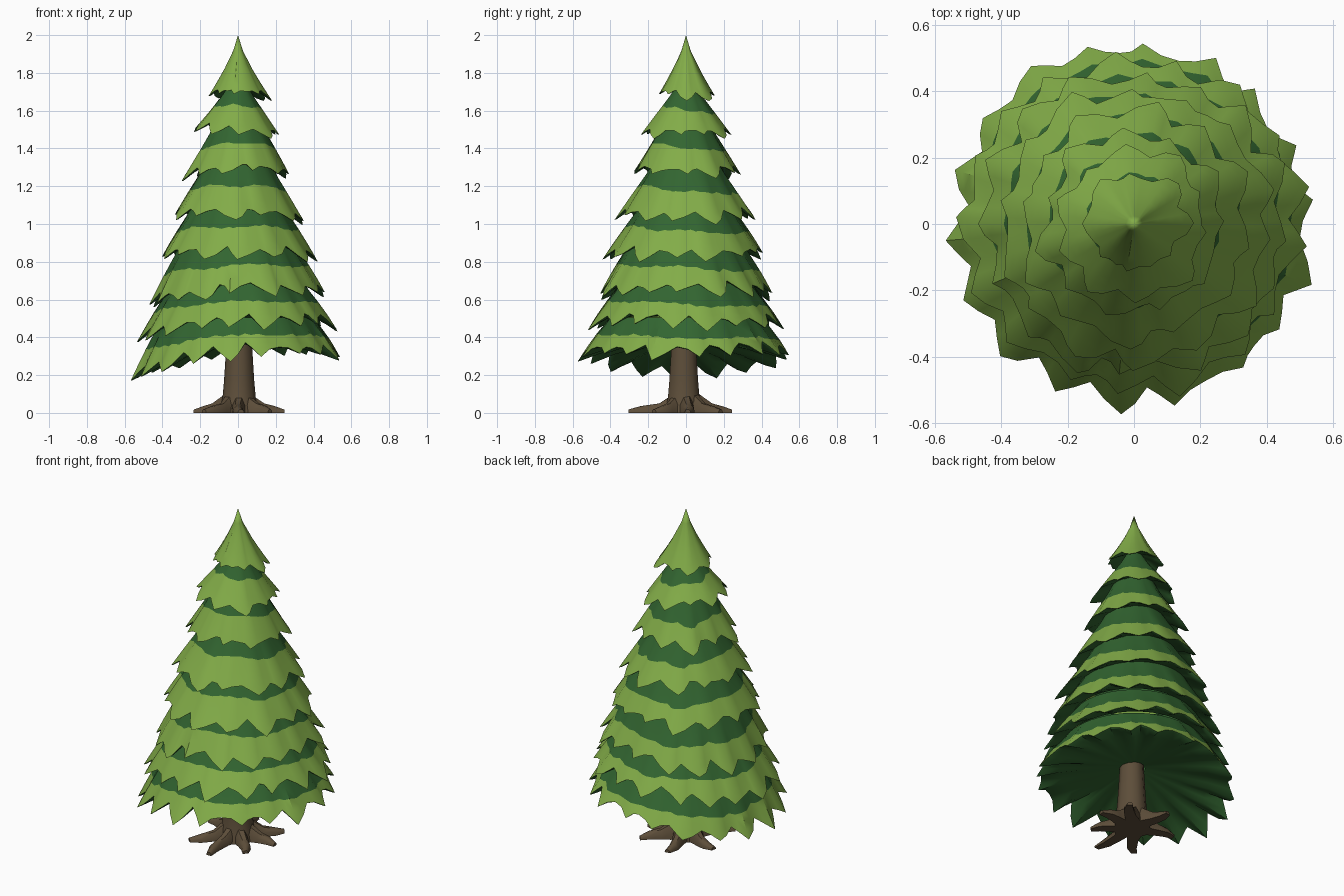
import bpy, bmesh, math, random

if "Cube" in bpy.data.objects:
    bpy.data.objects.remove(bpy.data.objects["Cube"])

random.seed(7)


def material(name, rgb):
    m = bpy.data.materials.new(name)
    m.diffuse_color = (*rgb, 1)
    m.use_nodes = True
    m.node_tree.nodes["Principled BSDF"].inputs["Base Color"].default_value = m.diffuse_color
    return m


LIGHT = material("light green", (0.225, 0.415, 0.065))
DARK = material("dark green", (0.032, 0.13, 0.030))
BARK = material("bark brown", (0.110, 0.076, 0.042))


def make_object(name, bm, mats, angle=35):
    bmesh.ops.remove_doubles(bm, verts=bm.verts, dist=0.0005)
    bmesh.ops.recalc_face_normals(bm, faces=bm.faces)
    me = bpy.data.meshes.new(name)
    bm.to_mesh(me)
    bm.free()
    for m in mats:
        me.materials.append(m)
    ob = bpy.data.objects.new(name, me)
    bpy.context.collection.objects.link(ob)
    bpy.ops.object.select_all(action='DESELECT')
    ob.select_set(True)
    bpy.context.view_layer.objects.active = ob
    bpy.ops.object.shade_smooth_by_angle(angle=math.radians(angle))
    return ob


def skin(bm, rings, mat_of_ring):
    """Join successive closed rings of points with quads."""
    rows = [[bm.verts.new(p) for p in ring] for ring in rings]
    n = len(rows[0])
    for k in range(len(rows) - 1):
        for i in range(n):
            j = (i + 1) % n
            f = bm.faces.new((rows[k][i], rows[k][j], rows[k + 1][j], rows[k + 1][i]))
            f.material_index = mat_of_ring(k)
    return rows


# Foliage tiers: rim radius, tip height, sideways tilt, saddle warp, number of teeth
TIERS = [(0.163, 1.67, 0.0, 0.0, 8), (0.237, 1.475, -0.02, 0.0, 10), (0.29, 1.255, 0.0, 0.01, 11),
         (0.36, 1.03, -0.01, 0.01, 12), (0.425, 0.82, 0.0, 0.01, 14), (0.472, 0.61, 0.03, 0.01, 16),
         (0.525, 0.43, 0.03, 0.015, 17), (0.56, 0.26, 0.05, 0.03, 18)]
STEPS = [0, 0.25, 0.55, 0.74, 0.87, 1.0]


def foliage_tier(index):
    r1, z1, tilt, warp, teeth = TIERS[index]
    if index:
        pr, pz = TIERS[index - 1][:2]
        r0, z0, power = pr - 0.12, pz + 0.075, 1.12
    else:
        r0, z0, power = 0.0, 2.0, 1.35
    last = index == len(TIERS) - 1
    depth = 0.030 + 0.022 * index / 7
    phase = random.random() * 6

    def sway(a):
        return tilt * math.cos(a) - warp * math.cos(2 * a)

    # four columns per tooth: valley, shoulder, tip, shoulder
    cols = []
    for t in range(teeth):
        shift = random.uniform(-0.2, 0.2)
        reach = random.uniform(-0.022, 0.02)
        cut = random.uniform(0.7, 1.3)
        for c, inset in enumerate((1.0, 0.6, 0.0, 0.5)):
            a = 2 * math.pi * (t + c / 4 + shift * (0, 0.5, 1, 0.5)[c]) / teeth + phase
            cols.append((a, inset * depth * cut, reach if c else 0, c))

    rings = []
    for k, step in enumerate(STEPS):
        ring = []
        for a, inset, reach, c in cols:
            s = step
            if k == 2:   # wavy colour border, lower on the back
                s = 0.53 + 0.08 * math.cos(a - 1.7) + 0.025 * math.sin(5 * a + index)
                s += 0.05 if last else 0
            edge = s ** 2
            r = r0 + (r1 - r0) * s ** power + (reach - inset) * edge
            z = z0 + (z1 - z0) * s + (1.2 * inset - reach) * edge
            if c == 2:   # folded ridge along each tooth
                z += 0.04 * r * math.sin(math.pi * s)
            z += sway(a) * s
            ring.append((r * math.cos(a), r * math.sin(a), z))
        rings.append(ring)

    # thin lip, then the underside running inwards
    under = [(0.010, 0.002, 0.95), (0.06, 0.035, 0.5), (0.125, 0.07, 0.0)]
    if last:
        under = [(0.010, 0.002, 0.95), (0.14, 0.05, 0.4), (0.30, 0.09, 0.0), (0.50, 0.125, 0.0)]
    for dr, dz, keep in under:
        ring = []
        for a, inset, reach, c in cols:
            r = r1 - dr + (reach - inset) * keep
            z = z1 + dz + (1.2 * inset - reach) * keep + sway(a) * max(r, 0) / r1
            ring.append((r * math.cos(a), r * math.sin(a), z))
        rings.append(ring)

    def colour(k):
        if k >= len(STEPS) - 1:
            return 1
        return 0 if index == 0 or k >= 2 else 1

    bm = bmesh.new()
    skin(bm, rings, colour)
    make_object(f"foliage_tier_{index + 1}", bm, [LIGHT, DARK])


for i in range(len(TIERS)):
    foliage_tier(i)

# Trunk: ten-sided, flared at the foot
bm = bmesh.new()
profile = [(0.105, 0.0), (0.098, 0.035), (0.088, 0.08), (0.08, 0.17), (0.073, 0.28), (0.066, 0.42)]
rings = [[(r * math.cos(a) + 0.006, r * math.sin(a) - 0.012, z)
          for a in (2 * math.pi * i / 10 for i in range(10))] for r, z in profile]
rows = skin(bm, rings, lambda k: 0)
bm.faces.new(rows[0])
bm.faces.new(rows[-1])
make_object("trunk", bm, [BARK], 50)

# Roots: direction in degrees and reach
ROOTS = [(2, 0.245), (45, 0.26), (100, 0.245), (165, 0.24), (-130, 0.28), (-87, 0.305), (-45, 0.24)]
for n, (deg, length) in enumerate(ROOTS):
    bm = bmesh.new()
    a = math.radians(deg)
    rings = []
    # distance along root, half width, top height, sideways bend
    for d, w, h, bend in [(0.04, 0.045, 0.12, 0), (0.095, 0.038, 0.08, 0),
                          (0.14, 0.032, 0.05, 0.008), (0.75 * length + 0.01, 0.027, 0.036, 0.012),
                          (length, 0.016, 0.018, 0)]:
        b = bend * (-1) ** n
        ring = []
        for u, v in [(-1, 0), (-0.9, 0.55), (-0.4, 1), (0.4, 1), (0.9, 0.55), (1, 0)]:
            s = u * w + b
            ring.append((d * math.cos(a) - s * math.sin(a), d * math.sin(a) + s * math.cos(a), v * h))
        rings.append(ring)
    rows = skin(bm, rings, lambda k: 0)
    bm.faces.new(rows[0])
    bm.faces.new(rows[-1])
    make_object(f"root_{n + 1}", bm, [BARK], 50)
